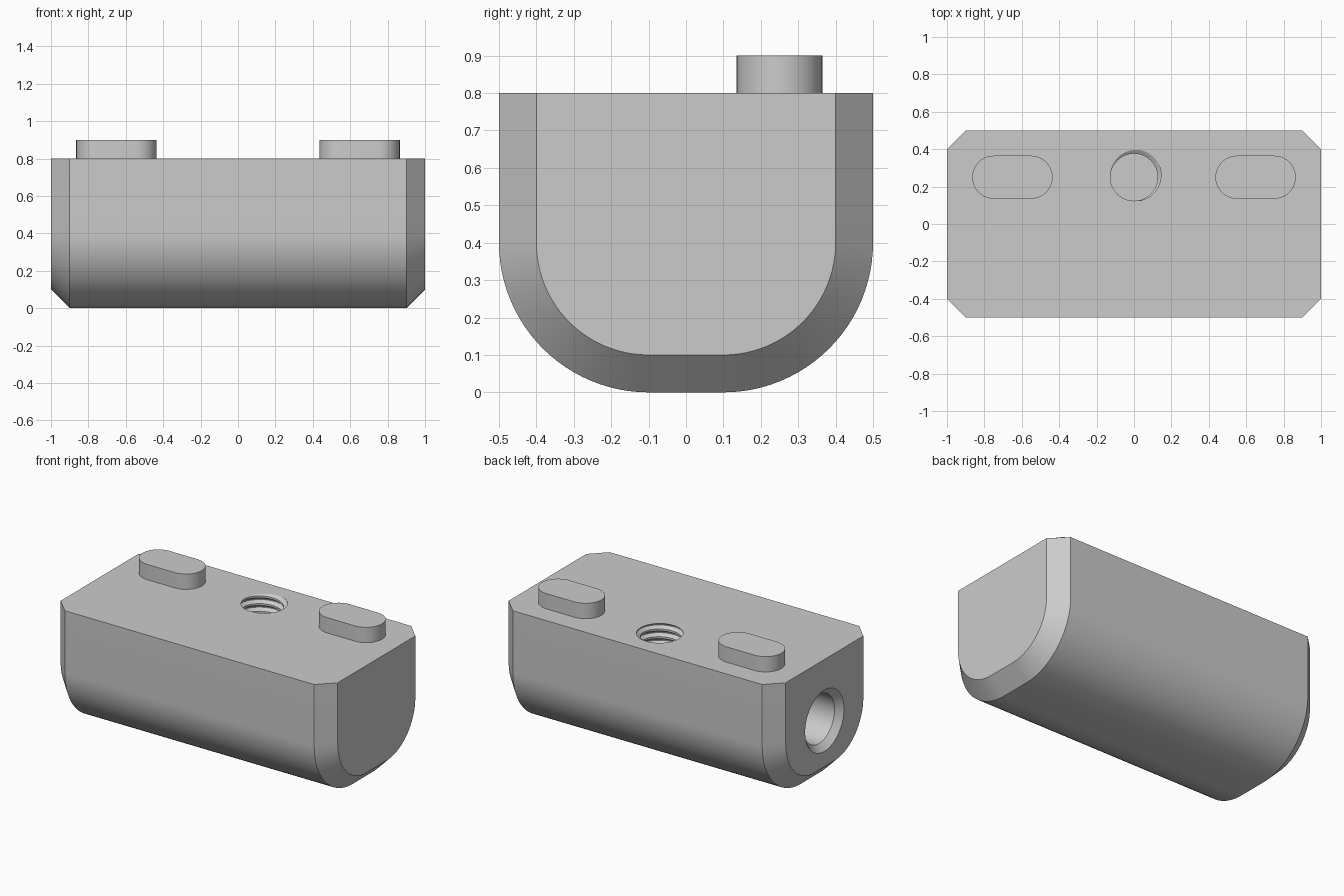
import bpy, bmesh
from math import pi, cos, sin, radians

if "Cube" in bpy.data.objects:
    bpy.data.objects.remove(bpy.data.objects["Cube"], do_unlink=True)

# One plain grey for everything
grey = bpy.data.materials.new("plain grey")
grey.use_nodes = True
colour = (0.6, 0.6, 0.6, 1)
grey.diffuse_color = colour
grey.node_tree.nodes["Principled BSDF"].inputs["Base Color"].default_value = colour


def make_object(name, bm):
    bmesh.ops.recalc_face_normals(bm, faces=bm.faces)
    mesh = bpy.data.meshes.new(name)
    bm.to_mesh(mesh)
    bm.free()
    mesh.materials.append(grey)
    obj = bpy.data.objects.new(name, mesh)
    bpy.context.collection.objects.link(obj)
    return obj


def activate(obj):
    bpy.ops.object.select_all(action='DESELECT')
    obj.select_set(True)
    bpy.context.view_layer.objects.active = obj


def smooth(obj):
    activate(obj)
    bpy.ops.object.shade_smooth_by_angle(angle=radians(30))


def loft(name, rings):
    """Skin a closed solid through rings of equal length."""
    bm = bmesh.new()
    loops = [[bm.verts.new(p) for p in ring] for ring in rings]
    n = len(loops[0])
    for a, b in zip(loops, loops[1:]):
        for i in range(n):
            k = (i + 1) % n
            bm.faces.new((a[i], a[k], b[k], b[i]))
    bm.faces.new(loops[0])
    bm.faces.new(loops[-1])
    return make_object(name, bm)


def arc(cx, cy, r, start, end, steps):
    return [(cx + r * cos(radians(start + (end - start) * i / steps)),
             cy + r * sin(radians(start + (end - start) * i / steps)))
            for i in range(steps + 1)]


# Body: U-shaped section, chamfered at both ends
TOP = 0.8


def body_ring(x, r):
    half = 0.1 + r
    section = ([(-half, TOP)] + arc(-0.1, 0.4, r, 180, 270, 24)
               + arc(0.1, 0.4, r, 270, 360, 24) + [(half, TOP)])
    return [(x, y, z) for y, z in section]


body = loft("body", [body_ring(-1, 0.3), body_ring(-0.9, 0.4),
                     body_ring(0.9, 0.4), body_ring(1, 0.3)])


# Cutter for the countersunk bore in the right end
def bore_ring(x, r):
    return [(x, y, z) for y, z in arc(0, 0.4, r, 0, 360, 64)[:-1]]


bore = loft("bore_cutter", [bore_ring(-1.04, 0.24), bore_ring(-0.96, 0.16),
                            bore_ring(-0.4, 0.16)])


# Cutter for the threaded hole in the top
def thread_cutter(y, minor, major, pitch, floor):
    steps, turns = 48, 14
    profile = [(0, minor), (0.25, minor), (0.5625, major), (0.6875, major)]
    start = TOP - pitch * (10 + 0.625 + 50 / 360)
    bm = bmesh.new()
    rows = []
    for t in range(turns):
        for part, r in profile:
            rows.append([bm.verts.new((r * cos(2 * pi * i / steps),
                                       y + r * sin(2 * pi * i / steps),
                                       start + pitch * (t + part + i / steps)))
                         for i in range(steps)])
    n = len(profile)
    for j in range(len(rows) - n - 1):
        # each row joins the row one turn higher, which forms the helix
        a, b = rows[j] + rows[j + n][:1], rows[j + 1] + rows[j + n + 1][:1]
        for i in range(steps):
            bm.faces.new((a[i], a[i + 1], b[i + 1], b[i]))
    for z, direction in ((floor, -1), (TOP + 0.05, 1)):
        bmesh.ops.bisect_plane(bm, geom=bm.verts[:] + bm.edges[:] + bm.faces[:],
                               plane_co=(0, 0, z), plane_no=(0, 0, direction),
                               clear_outer=True)
    bmesh.ops.holes_fill(bm, edges=[e for e in bm.edges if e.is_boundary], sides=0)
    return make_object("thread_cutter", bm)


thread = thread_cutter(0.25, 0.126, 0.15, 0.05, 0.4)

for cutter in (bore, thread):
    cutter.hide_render = True
    mod = body.modifiers.new(cutter.name, 'BOOLEAN')
    mod.operation, mod.solver, mod.object = 'DIFFERENCE', 'EXACT', cutter
    activate(body)
    bpy.ops.object.modifier_apply(modifier=mod.name)
    bpy.data.objects.remove(cutter, do_unlink=True)
smooth(body)

# Pair of rounded locating pegs on the top
for side, sign in (("left", 1), ("right", -1)):
    outline = (arc(sign * 0.65 + 0.1, 0.25, 0.115, -90, 90, 20)
               + arc(sign * 0.65 - 0.1, 0.25, 0.115, 90, 270, 20))
    smooth(loft(side + "_peg", [[(x, y, z) for x, y in outline]
                                for z in (TOP - 0.02, TOP + 0.1)]))
